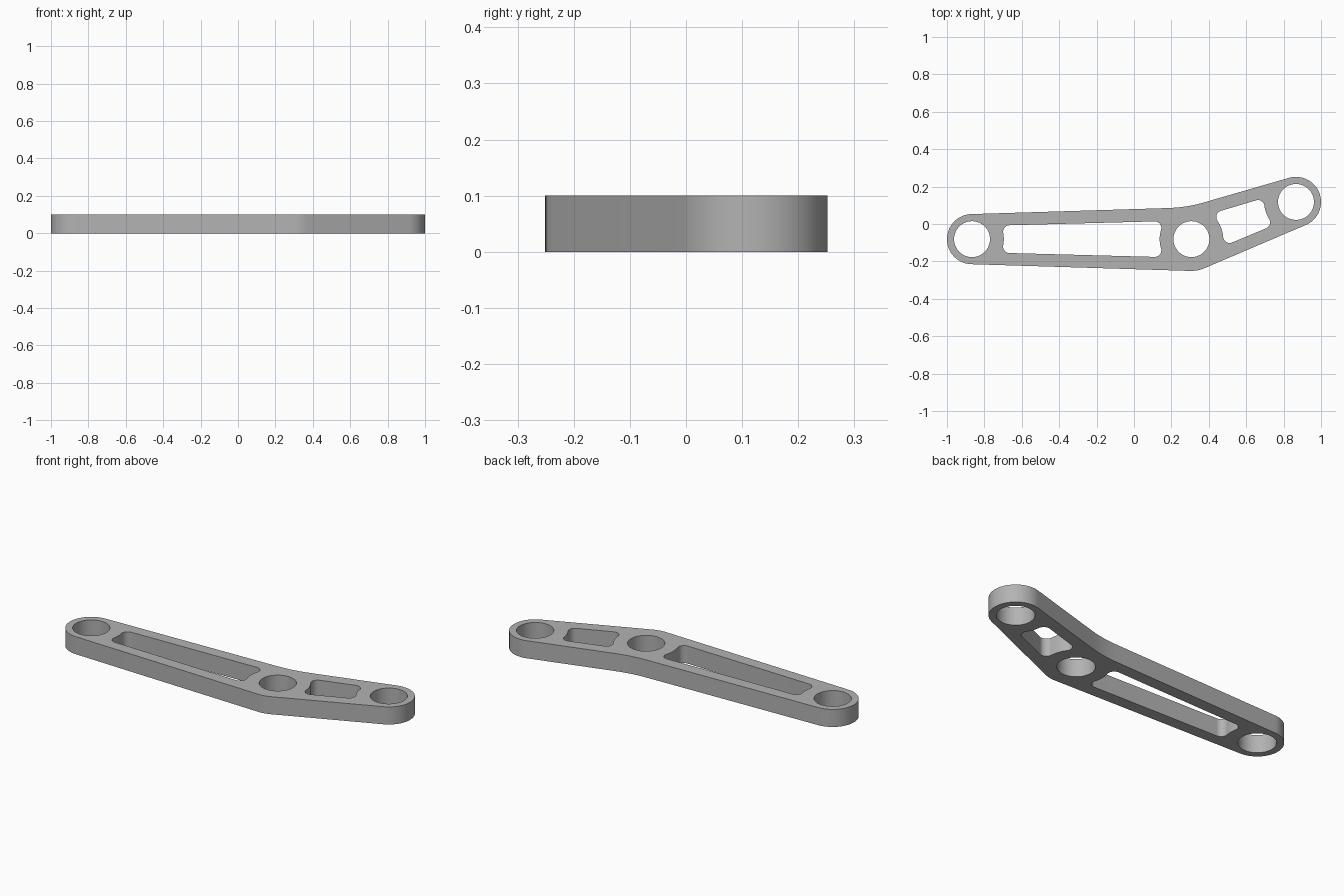
import bpy
import bmesh
from math import asin, atan2, ceil, cos, pi, remainder, sin, sqrt, tau
from mathutils import Vector

cube = bpy.data.objects.get("Cube")
if cube:
    bpy.data.objects.remove(cube, do_unlink=True)

# Boss centres and main sizes
LEFT, MID, RIGHT = Vector((-0.866, -0.081)), Vector((0.307, -0.081)), Vector((0.866, 0.118))
END_R, MID_R, HOLE_R = 0.134, 0.17, 0.096
CLEARANCE, CORNER, BLEND = 0.17, 0.035, 0.73
SLOT_END, SLOT_MID = 0.069, 0.1
HEIGHT = 0.1


def polar(angle):
    return Vector((cos(angle), sin(angle)))


def heading(v):
    return atan2(v.y, v.x)


def arc(centre, radius, start, end):
    """Points along the shorter arc between two angles."""
    sweep = remainder(end - start, tau)
    n = max(4, ceil(abs(sweep) / tau * 72))
    return [centre + radius * polar(start + sweep * i / n) for i in range(n + 1)]


def normal_angle(a, ra, b, rb, side):
    """Direction of the outward normal of a line touching two circles."""
    d = b - a
    return heading(d) + side * (pi / 2 + asin((rb - ra) / d.length))


def slot(a, ra, b, rb):
    """Tapered window whose ends follow the bosses, with rounded corners."""
    def corner(boss, radius, along, side):
        n = normal_angle(a, ra, b, rb, side)
        h = radius - CORNER
        reach = sqrt((CLEARANCE + CORNER) ** 2 - h * h)
        centre = boss + h * polar(n) + along * reach * polar(n - side * pi / 2)
        return centre, n, heading(boss - centre)

    points = []
    for boss, radius, along in ((a, ra, 1), (b, rb, -1)):
        c0, n0, in0 = corner(boss, radius, along, along)
        c1, n1, in1 = corner(boss, radius, along, -along)
        points += arc(c0, CORNER, n0, in0)
        points += arc(boss, CLEARANCE, in0 + pi, in1 + pi)
        points += arc(c1, CORNER, in1, n1)
    return points


def outline():
    """Hull around the three bosses with a soft blend at the inner bend."""
    up_l, low_l = (normal_angle(LEFT, END_R, MID, MID_R, s) for s in (1, -1))
    up_r, low_r = (normal_angle(MID, MID_R, RIGHT, END_R, s) for s in (1, -1))
    half = (up_r - up_l) / 2
    blend = MID + (MID_R + BLEND) / cos(half) * polar(up_l + half)
    return (arc(LEFT, END_R, up_l, low_l) + arc(MID, MID_R, low_l, low_r)
            + arc(RIGHT, END_R, low_r, up_r) + arc(blend, BLEND, up_r + pi, up_l + pi))


def circle(centre):
    return [centre + HOLE_R * polar(tau * i / 72) for i in range(72)]


# Link arm: filled profile with holes and windows, extruded upwards
loops = [outline(), slot(LEFT, SLOT_END, MID, SLOT_MID), slot(MID, SLOT_MID, RIGHT, SLOT_END)]
loops += [circle(c) for c in (LEFT, MID, RIGHT)]
bm = bmesh.new()
for loop in loops:
    verts = [bm.verts.new((p.x, p.y, 0)) for p in loop]
    for i, v in enumerate(verts):
        bm.edges.new((verts[i - 1], v))
bmesh.ops.remove_doubles(bm, verts=bm.verts[:], dist=0.0001)
bmesh.ops.triangle_fill(bm, use_beauty=True, edges=bm.edges[:], normal=(0, 0, 1))
grown = bmesh.ops.extrude_face_region(bm, geom=bm.faces[:], use_keep_orig=True)
top = [g for g in grown["geom"] if isinstance(g, bmesh.types.BMVert)]
bmesh.ops.translate(bm, verts=top, vec=(0, 0, HEIGHT))
bmesh.ops.recalc_face_normals(bm, faces=bm.faces[:])

mesh = bpy.data.meshes.new("link_arm")
bm.to_mesh(mesh)
bm.free()
arm = bpy.data.objects.new("link_arm", mesh)
bpy.context.collection.objects.link(arm)

# Plain grey metal
grey = bpy.data.materials.new("grey_metal")
grey.use_nodes = True
grey.diffuse_color = (0.45, 0.45, 0.45, 1)
grey.node_tree.nodes["Principled BSDF"].inputs["Base Color"].default_value = grey.diffuse_color
mesh.materials.append(grey)

bpy.ops.object.select_all(action="DESELECT")
arm.select_set(True)
bpy.context.view_layer.objects.active = arm
bpy.ops.object.shade_smooth_by_angle(angle=pi / 6)
